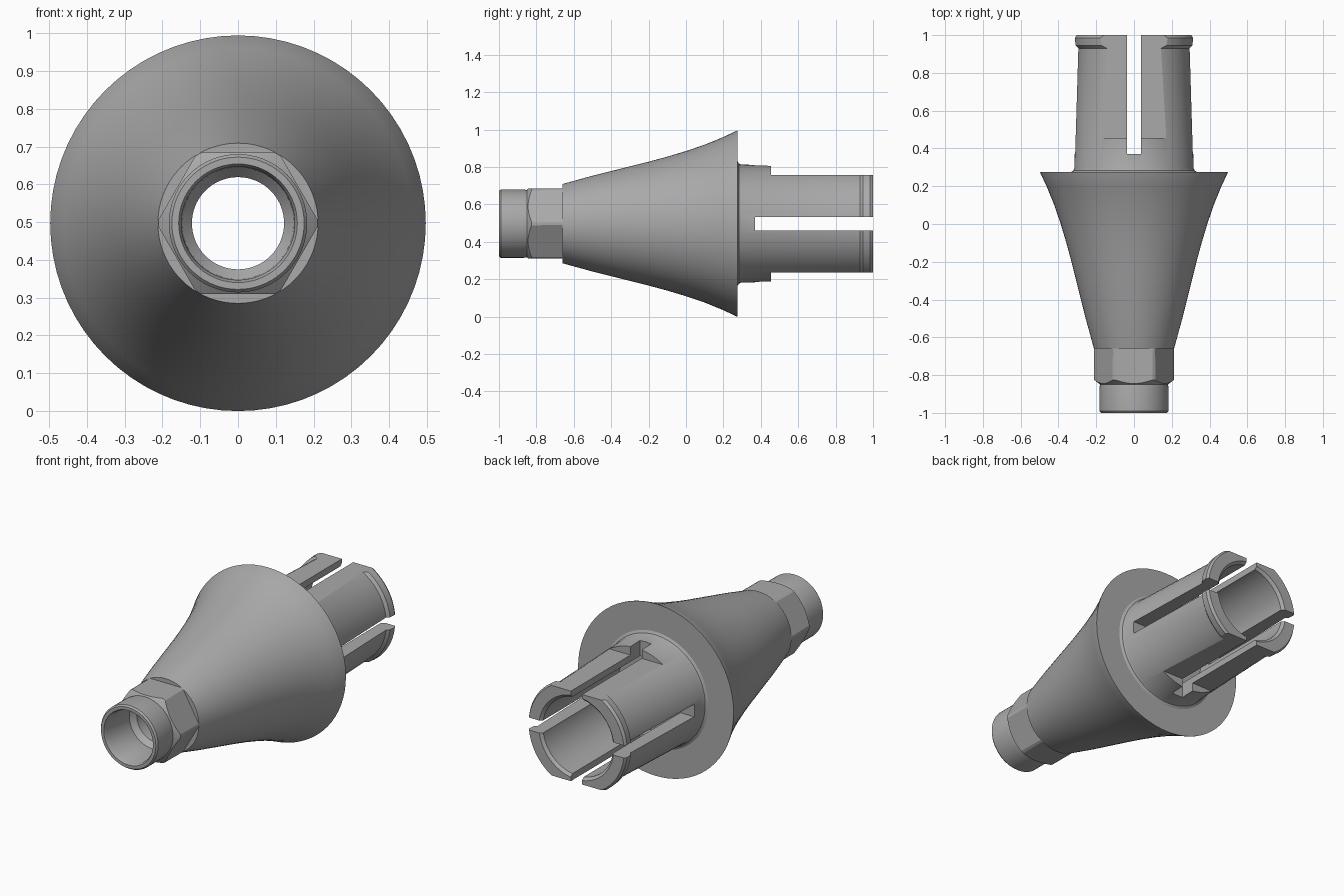
import bpy, bmesh
from math import sin, cos, pi, radians

cube = bpy.data.objects.get("Cube")
if cube:
    bpy.data.objects.remove(cube, do_unlink=True)

AXIS_Z = 0.497
SIDES = 72

metal = bpy.data.materials.new("grey metal")
metal.use_nodes = True
metal.diffuse_color = (0.4, 0.4, 0.4, 1)
metal.node_tree.nodes["Principled BSDF"].inputs["Base Color"].default_value = (0.4, 0.4, 0.4, 1)


def lathe(name, profile):
    """Revolve a closed (y, radius) outline around the long axis."""
    bm = bmesh.new()
    rings = []
    for i in range(SIDES):
        a = 2 * pi * i / SIDES
        rings.append([bm.verts.new((r * sin(a), y, AXIS_Z + r * cos(a))) for y, r in profile])
    n = len(profile)
    for i in range(SIDES):
        p, q = rings[i], rings[(i + 1) % SIDES]
        for j in range(n):
            k = (j + 1) % n
            bm.faces.new((p[j], p[k], q[k], q[j]))
    bmesh.ops.recalc_face_normals(bm, faces=bm.faces)
    mesh = bpy.data.meshes.new(name)
    bm.to_mesh(mesh)
    bm.free()
    mesh.materials.append(metal)
    obj = bpy.data.objects.new(name, mesh)
    bpy.context.collection.objects.link(obj)
    return obj


def activate(obj):
    bpy.ops.object.select_all(action='DESELECT')
    obj.select_set(True)
    bpy.context.view_layer.objects.active = obj


def cut(obj, y0, y1, low, high, width, angle):
    """Remove a box lying between two distances from the axis, turned by angle."""
    mid = (low + high) / 2
    bpy.ops.mesh.primitive_cube_add(
        size=1, location=(mid * sin(angle), (y0 + y1) / 2, AXIS_Z + mid * cos(angle)),
        rotation=(0, angle, 0))
    cutter = bpy.context.object
    cutter.scale = (width, y1 - y0, high - low)
    cutter.hide_render = True
    cutter.data.materials.append(metal)
    mod = obj.modifiers.new("cut", 'BOOLEAN')
    mod.operation = 'DIFFERENCE'
    mod.solver = 'EXACT'
    mod.object = cutter
    activate(obj)
    bpy.ops.object.modifier_apply(modifier=mod.name)
    bpy.data.objects.remove(cutter, do_unlink=True)


# Nose with a counterbored mouth and a chamfered hexagon
nose = lathe("hex_nose", [
    (-1, 0.175), (-0.99, 0.183), (-0.87, 0.183), (-0.85, 0.18), (-0.825, 0.211),
    (-0.66, 0.212), (-0.66, 0.122), (-0.75, 0.122), (-0.78, 0.148), (-0.985, 0.15), (-1, 0.157)])
for i in range(6):
    cut(nose, -0.9, -0.6, 0.187, 0.4, 0.6, i * pi / 3)

# Flared body with a straight bore
body = lathe("flared_body", [
    (-0.66, 0.212), (-0.5, 0.256), (-0.3, 0.306), (-0.2, 0.331), (-0.1, 0.358), (0, 0.388),
    (0.1, 0.422), (0.2, 0.463), (0.27, 0.496), (0.275, 0.497), (0.275, 0.122), (-0.66, 0.122)])

# Tapered, lipped collet, flattened above and below and split into four prongs
collet = lathe("split_collet", [
    (0.275, 0.335), (0.283, 0.321), (0.295, 0.316), (0.93, 0.297), (0.945, 0.312),
    (0.985, 0.315), (1, 0.305), (1, 0.24), (0.985, 0.225), (0.3, 0.225), (0.3, 0.122),
    (0.275, 0.122)])
for angle in (0, pi):
    cut(collet, 0.455, 1.1, 0.26, 0.5, 0.8, angle)
for angle in (0, pi / 2):
    cut(collet, 0.37, 1.1, -0.45, 0.45, 0.072, angle)

# Smooth shading with crisp machined edges
for obj in (nose, body, collet):
    activate(obj)
    bpy.ops.object.shade_smooth_by_angle(angle=radians(25))
